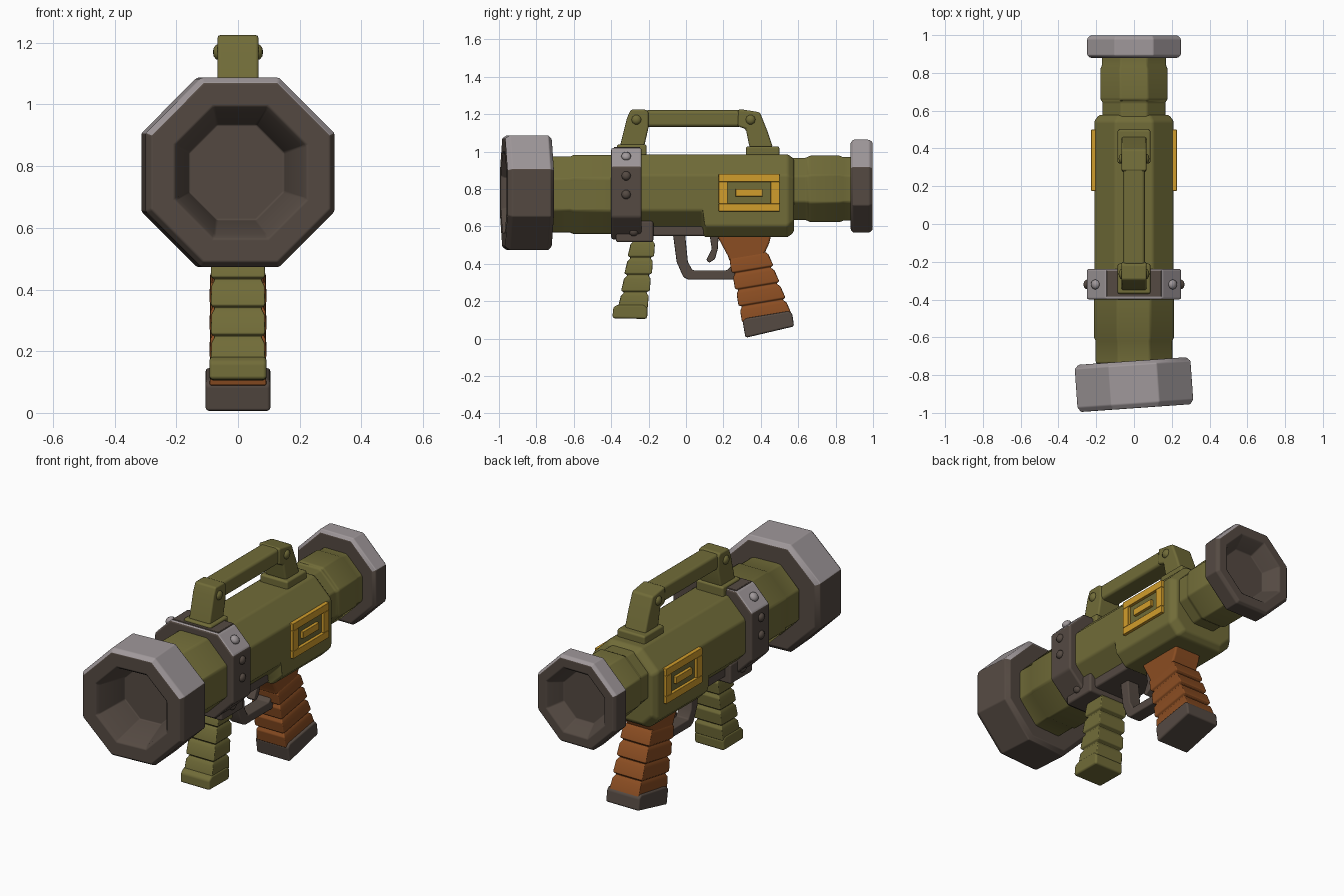
import bpy
import bmesh
import math
from mathutils import Vector, Matrix

cube = bpy.data.objects.get("Cube")
if cube:
    bpy.data.objects.remove(cube, do_unlink=True)


def material(name, rgb):
    m = bpy.data.materials.new(name)
    m.use_nodes = True
    color = (*rgb, 1)
    m.diffuse_color = color
    node = next(n for n in m.node_tree.nodes if n.type == 'BSDF_PRINCIPLED')
    node.inputs["Base Color"].default_value = color
    node.inputs["Roughness"].default_value = 0.7
    return m


OLIVE = material("olive green", (0.165, 0.15, 0.04))
BROWN = material("dark brown metal", (0.09, 0.068, 0.055))
GREY = material("light grey metal", (0.35, 0.315, 0.325))
WOOD = material("orange brown grip", (0.26, 0.075, 0.016))
GOLD = material("golden yellow", (0.64, 0.34, 0.025))


def finish(name, bm, mats, bevel=0.012, two_tone=False):
    bmesh.ops.recalc_face_normals(bm, faces=bm.faces)
    for f in bm.faces:
        f.smooth = True
        if two_tone and f.normal.z > 0.3 and f.calc_center_median().z > 0.8:
            f.material_index = 1
    me = bpy.data.meshes.new(name)
    bm.to_mesh(me)
    bm.free()
    for m in mats:
        me.materials.append(m)
    ob = bpy.data.objects.new(name, me)
    bpy.context.collection.objects.link(ob)
    if bevel:
        mod = ob.modifiers.new("soft edges", 'BEVEL')
        mod.width = bevel
        mod.segments = 2
        mod.harden_normals = True
    return ob


def loft(name, rings, mats, **kw):
    """Skin a list of equal-length point rings and cap both ends."""
    bm = bmesh.new()
    loops = [[bm.verts.new(p) for p in ring] for ring in rings]
    n = len(loops[0])
    for a, b in zip(loops, loops[1:]):
        for i in range(n):
            j = (i + 1) % n
            bm.faces.new((a[i], a[j], b[j], b[i]))
    bm.faces.new(loops[0])
    bm.faces.new(loops[-1])
    return finish(name, bm, mats, **kw)


def octagon(y, w, z0, z1, ct, cb):
    """Chamfered box section: half width, bottom, top, top and bottom chamfers."""
    half = [(w - cb, z0), (w, z0 + cb), (w, z1 - ct), (w - ct, z1)]
    pts = half + [(-x, z) for x, z in reversed(half)]
    return [Vector((x, y, z)) for x, z in pts]


def regular(y, r, zc):
    c = r * (2 - math.sqrt(2))
    return octagon(y, r, zc - r, zc + r, c, c)


def prism(name, pts, hw, mat, x=0, **kw):
    rings = [[Vector((x + s * hw, y, z)) for y, z in pts] for s in (-1, 1)]
    return loft(name, rings, [mat], **kw)


def box(name, y0, y1, z0, z1, hw, mat, x=0, **kw):
    return prism(name, [(y0, z0), (y1, z0), (y1, z1), (y0, z1)], hw, mat, x, **kw)


def bolt(name, pos, r, mat, tilt=0):
    """Rounded rivet whose axis points sideways, tilted upward by an angle."""
    bm = bmesh.new()
    bmesh.ops.create_uvsphere(bm, u_segments=10, v_segments=6, radius=r)
    side = 1 if pos[0] > 0 else -1
    mtx = (Matrix.Translation(pos)
           @ Matrix.Rotation(side * (math.pi / 2 - tilt), 4, 'Y')
           @ Matrix.Diagonal((1, 1, 0.7, 1)))
    bmesh.ops.transform(bm, matrix=mtx, verts=bm.verts)
    return finish(name, bm, [mat], bevel=0)


def grip(name, top, bottom, count, hw, mat):
    """Stack of flared segments between two (front, back) point pairs."""
    tf, tb, bf, bb = [Vector((0, *p)) for p in (*top, *bottom)]
    rings = []

    def ring(t, inset):
        f, b = tf.lerp(bf, t), tb.lerp(bb, t)
        d = (b - f).normalized() * inset
        x = Vector((hw - inset * 0.7, 0, 0))
        rings.append([f + d - x, f + d + x, b - d + x, b - d - x])

    for i in range(count):
        ring((i + 0.06) / count, 0.018)
        ring((i + 0.28) / count, 0.003)
        ring((i + 0.96) / count, 0)
    return loft(name, rings, [mat], bevel=0.005)


# Flared muzzle with tapered bore, turned slightly off axis
muzzle = loft("muzzle_ring",
              [regular(y, r, 0.78) for y, r in
               ((-0.725, 0.285), (-0.745, 0.307), (-0.95, 0.307), (-0.975, 0.29),
                (-0.975, 0.215), (-0.955, 0.2), (-0.78, 0.155))],
              [BROWN, GREY], bevel=0.006, two_tone=True)
turn = Matrix.Translation((0, -0.85, 0)) @ Matrix.Rotation(0.07, 4, 'Z') @ Matrix.Translation((0, 0.85, 0))
muzzle.data.transform(turn)

# Rear cap with shallow tapered opening
loft("rear_cap",
     [regular(y, r, 0.815) for y, r in
      ((0.88, 0.232), (0.893, 0.248), (0.98, 0.248), (0.997, 0.235),
       (0.997, 0.185), (0.985, 0.175), (0.91, 0.135))],
     [BROWN, GREY], bevel=0.006, two_tone=True)

# Tubes and main housing
loft("front_tube", [regular(y, r, 0.77) for y, r in
                    ((-0.74, 0.203), (-0.62, 0.203), (-0.6, 0.212), (-0.36, 0.212))], [OLIVE])
loft("rear_tube", [regular(y, r, 0.8) for y, r in
                   ((0.5, 0.166), (0.645, 0.166), (0.66, 0.178), (0.82, 0.178),
                    (0.84, 0.17), (0.9, 0.17))], [OLIVE])
loft("main_body",
     [octagon(-0.38, 0.21, 0.565, 0.985, 0.11, 0.12),
      octagon(0.09, 0.21, 0.565, 0.985, 0.11, 0.12),
      octagon(0.1, 0.21, 0.542, 0.985, 0.11, 0.06),
      octagon(0.545, 0.21, 0.542, 0.985, 0.11, 0.06),
      octagon(0.578, 0.185, 0.57, 0.96, 0.1, 0.06)], [OLIVE])

# Clamp band, lower clamp block and trigger plate
loft("clamp_band", [octagon(y, 0.25, 0.53, 1.02, 0.1, 0.12) for y in (-0.4, -0.237)],
     [BROWN, GREY], two_tone=True)
box("clamp_top_pad", -0.385, -0.245, 0.98, 1.025, 0.145, BROWN, bevel=0.004)
box("clamp_block", -0.375, -0.175, 0.515, 0.63, 0.16, BROWN)
box("trigger_plate", -0.2, 0.11, 0.548, 0.62, 0.125, BROWN)

for side, word in ((1, "left"), (-1, "right")):
    for z in (0.77, 0.87):
        bolt(f"{word}_band_bolt", (side * 0.25, -0.32, z), 0.025, BROWN)
    bolt(f"{word}_upper_bolt", (side * 0.205, -0.32, 0.975), 0.027, GREY, math.pi / 4)
    bolt(f"{word}_block_bolt", (side * 0.16, -0.28, 0.575), 0.028, BROWN)
    for y in (-0.265, 0.345):
        bolt(f"{word}_handle_bolt", (side * 0.062, y, 1.17), 0.028, OLIVE)

    # Raised rectangular side badge: frame and centre bar
    for part, y0, y1, z0, z1 in (("top", 0.175, 0.5, 0.838, 0.88),
                                 ("bottom", 0.175, 0.5, 0.68, 0.722),
                                 ("front", 0.175, 0.222, 0.722, 0.838),
                                 ("rear", 0.453, 0.5, 0.722, 0.838),
                                 ("centre", 0.265, 0.41, 0.76, 0.8)):
        box(f"{word}_badge_{part}", y0, y1, z0, z1, 0.012, GOLD, side * 0.215, bevel=0.003)

# Carrying handle
box("handle_bar", -0.22, 0.3, 1.132, 1.222, 0.058, OLIVE, bevel=0.018)
prism("handle_front_leg", [(-0.355, 1.02), (-0.225, 1.02), (-0.2, 1.13), (-0.2, 1.21),
                           (-0.215, 1.225), (-0.295, 1.225), (-0.315, 1.18)], 0.067, OLIVE)
prism("handle_rear_leg", [(0.34, 1.02), (0.465, 1.02), (0.435, 1.11), (0.395, 1.21),
                          (0.28, 1.228), (0.275, 1.135), (0.32, 1.12)], 0.067, OLIVE)
box("handle_front_foot", -0.37, -0.21, 0.97, 1.038, 0.088, OLIVE)
box("handle_rear_foot", 0.32, 0.5, 0.96, 1.028, 0.088, OLIVE)

# Front grip with base
grip("front_grip", ((-0.295, 0.53), (-0.16, 0.53)), ((-0.365, 0.16), (-0.205, 0.16)), 4, 0.088, OLIVE)
prism("front_grip_base", [(-0.393, 0.108), (-0.208, 0.105), (-0.205, 0.165),
                          (-0.225, 0.182), (-0.365, 0.182), (-0.39, 0.165)], 0.093, OLIVE)

# Rear grip with neck and base
prism("rear_grip_neck", [(0.155, 0.57), (0.46, 0.57), (0.445, 0.51), (0.42, 0.455),
                         (0.44, 0.41), (0.235, 0.41), (0.225, 0.44)], 0.085, WOOD)
grip("rear_grip", ((0.225, 0.44), (0.435, 0.475)), ((0.3, 0.085), (0.565, 0.13)), 4, 0.092, WOOD)
prism("rear_grip_base", [(0.318, 0.004), (0.578, 0.065), (0.568, 0.135),
                         (0.55, 0.147), (0.318, 0.108), (0.303, 0.09)], 0.105, BROWN)

# Trigger guard and trigger
prism("trigger_guard", [(-0.07, 0.56), (-0.05, 0.41), (-0.015, 0.33), (0.01, 0.315), (0.27, 0.315),
                        (0.25, 0.395), (0.22, 0.365), (0.035, 0.365), (0.01, 0.41), (-0.005, 0.56)],
      0.04, BROWN, bevel=0.008)
prism("trigger", [(0.125, 0.56), (0.138, 0.48), (0.108, 0.42), (0.125, 0.405),
                  (0.155, 0.425), (0.17, 0.48), (0.175, 0.56)], 0.025, BROWN, bevel=0.006)
